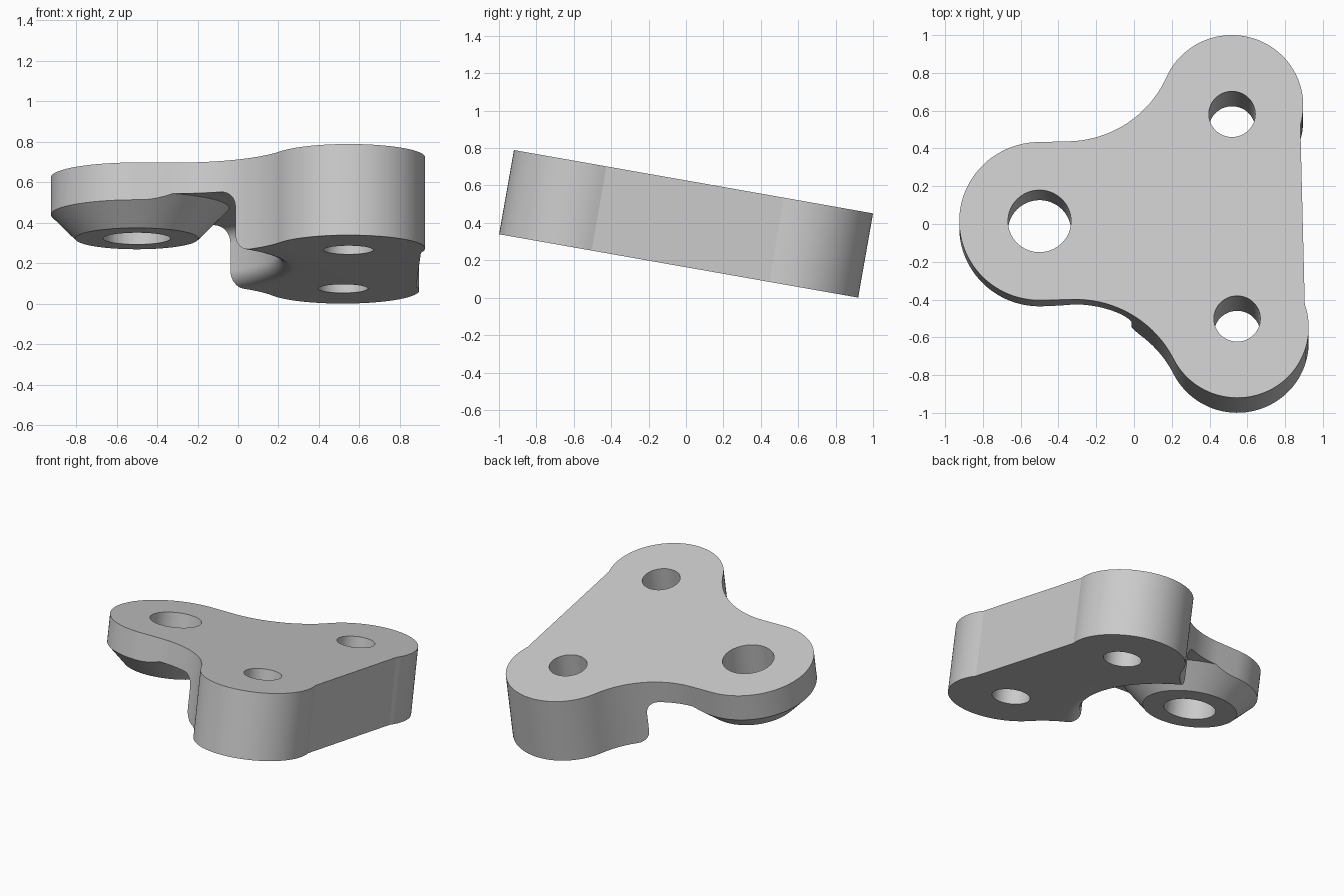
import bpy, bmesh
from math import pi, sin, cos, acos, atan2, sqrt, radians
from mathutils import Matrix

if "Cube" in bpy.data.objects:
    bpy.data.objects.remove(bpy.data.objects["Cube"])

# Overall sizes, measured in the untilted frame with the top face at z = 0
THICK, SLAB, BOSS = 0.457, 0.155, 0.307
LEFT_X, LEFT_R = -1.033, 0.425          # wide single lobe
LOBE_Y, LOBE_R, FLAT_X = 0.597, 0.378, 0.36   # pair of lobes and flat side
HOLE_Y, HOLE_R, LEFT_HOLE_R = 0.55, 0.123, 0.167
WAIST_R = 0.58                          # concave waist between lobes
SCOOP_R, ROUND = 0.70, 0.08             # underside relief wall and its fillets

PLACE = (Matrix.Translation((0, 0.04, 0.62)) @ Matrix.Rotation(radians(-10), 4, 'X')
         @ Matrix.Translation((0.5325, 0, 0)) @ Matrix.Rotation(radians(1.4), 4, 'Z'))


def arc(cx, cy, r, a, b, n):
    return [(cx + r * cos(a + (b - a) * i / n), cy + r * sin(a + (b - a) * i / n))
            for i in range(n + 1)]


def finish(bm, name):
    bmesh.ops.remove_doubles(bm, verts=bm.verts, dist=1e-5)
    bmesh.ops.recalc_face_normals(bm, faces=bm.faces)
    mesh = bpy.data.meshes.new(name)
    bm.to_mesh(mesh)
    bm.free()
    obj = bpy.data.objects.new(name, mesh)
    bpy.context.collection.objects.link(obj)
    return obj


def prism(name, outline, top, bottom):
    bm = bmesh.new()
    face = bm.faces.new([bm.verts.new((x, y, top)) for x, y in outline])
    ext = bmesh.ops.extrude_face_region(bm, geom=[face])
    verts = [v for v in ext["geom"] if isinstance(v, bmesh.types.BMVert)]
    bmesh.ops.translate(bm, verts=verts, vec=(0, 0, bottom - top))
    return finish(bm, name)


def lathe(name, profile, cx, steps):
    bm = bmesh.new()
    verts = [bm.verts.new((cx + r, 0, -w)) for r, w in profile]
    edges = [bm.edges.new(pair) for pair in zip(verts, verts[1:])]
    bmesh.ops.spin(bm, geom=verts + edges, cent=(cx, 0, 0), axis=(0, 0, 1),
                   angle=2 * pi, steps=steps, use_merge=True)
    return finish(bm, name)


# Three-lobed outline: one half, then mirrored
waist_y = LEFT_R + WAIST_R
waist_x = -sqrt((WAIST_R + LOBE_R) ** 2 - (waist_y - LOBE_Y) ** 2)
tangent = atan2(waist_y - LOBE_Y, -waist_x)
half = arc(0, LOBE_Y, LOBE_R, -acos(FLAT_X / LOBE_R), pi - tangent, 44)
half += arc(waist_x, waist_y, WAIST_R, -tangent, -pi / 2, 24)[1:]
half += arc(LEFT_X, 0, LEFT_R, pi / 2, pi, 30)
outline = half + [(x, -y) for x, y in reversed(half[:-1])]
bracket = prism("bracket_body", outline, 0, -THICK)

# Underside relief around the conical boss, with rounded wall edges
deep = THICK + 0.1
relief = [(0, deep), (0, BOSS), (0.305, BOSS), (0.305 + BOSS - SLAB, SLAB)]
relief += arc(SCOOP_R - ROUND, SLAB + ROUND, ROUND, -pi / 2, 0, 8)
relief += arc(SCOOP_R + ROUND, THICK - ROUND, ROUND, pi, pi / 2, 8)
relief += [(SCOOP_R + ROUND, deep), (0, deep)]
cutters = [lathe("relief_cutter", relief, LEFT_X, 120)]

# Bolt holes
for x, y, r in ((LEFT_X, 0, LEFT_HOLE_R), (0, HOLE_Y, HOLE_R), (0, -HOLE_Y, HOLE_R)):
    ring = arc(x, y, r, 0, 2 * pi, 64)[:-1]
    cutters.append(prism("hole_cutter", ring, 0.1, -deep))

bpy.ops.object.select_all(action='DESELECT')
bpy.context.view_layer.objects.active = bracket
bracket.select_set(True)
for cutter in cutters:
    cutter.hide_render = True
    mod = bracket.modifiers.new("cut", 'BOOLEAN')
    mod.operation, mod.solver, mod.object = 'DIFFERENCE', 'EXACT', cutter
    bpy.ops.object.modifier_apply(modifier=mod.name)
    bpy.data.objects.remove(cutter)

# Tilted resting pose
bracket.data.transform(PLACE)
bpy.ops.object.shade_smooth_by_angle(angle=radians(15))

# Plain grey finish
grey = bpy.data.materials.new("plain_grey")
grey.use_nodes = True
colour = (0.6, 0.6, 0.6, 1)
grey.diffuse_color = colour
grey.node_tree.nodes["Principled BSDF"].inputs["Base Color"].default_value = colour
bracket.data.materials.clear()
bracket.data.materials.append(grey)
